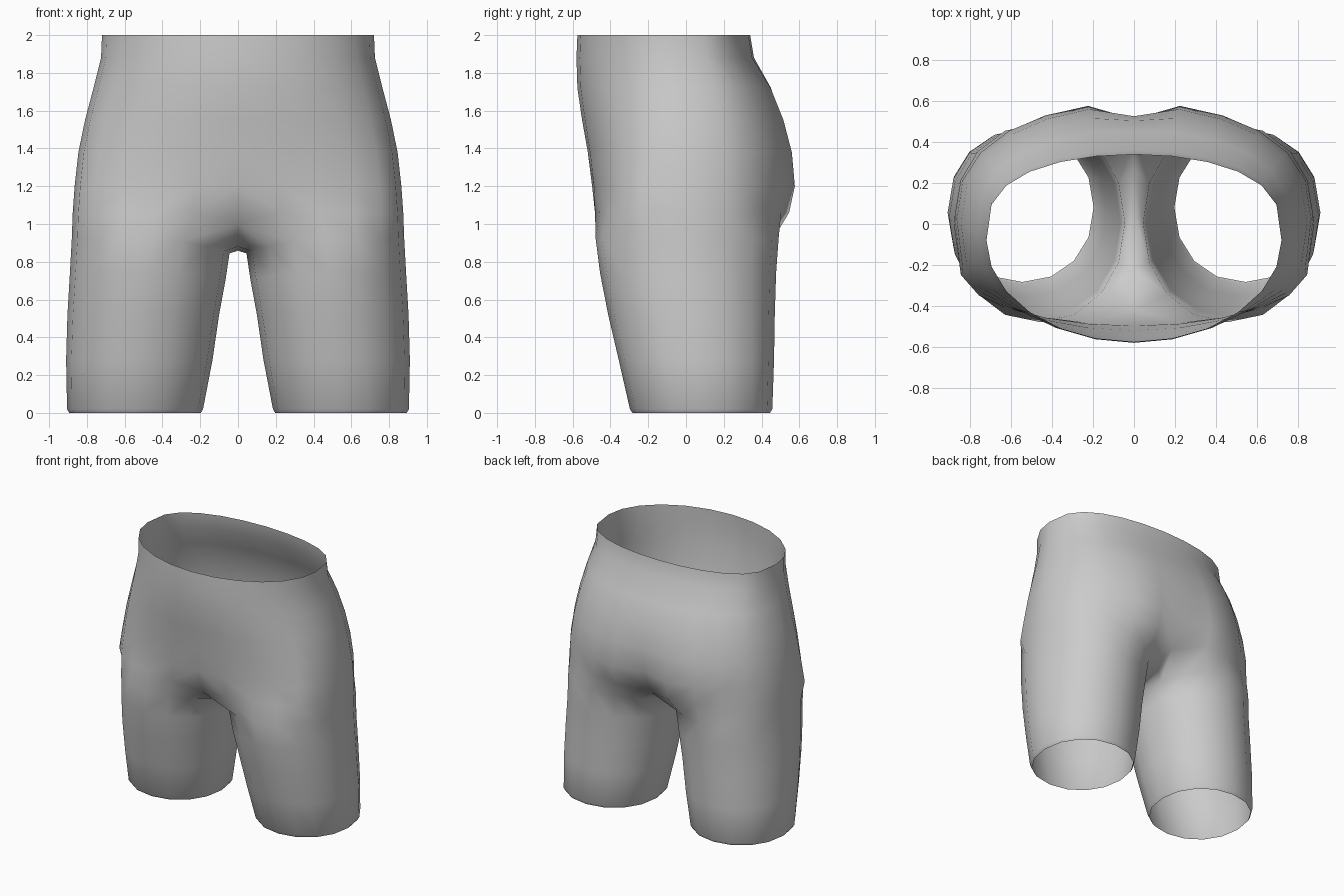
import bpy
import bmesh
from math import sin, cos, pi, copysign

cube = bpy.data.objects.get("Cube")
if cube:
    bpy.data.objects.remove(cube, do_unlink=True)

HALF = 12      # steps from front centre round the hip to back centre
CROTCH = 3     # extra points that close each leg loop between the thighs


def power(v, p):
    return copysign(abs(v) ** p, v)


def hip_ring(z, width, mid, front, back, cleft, front_p, back_p):
    """Half loop of the torso, front centre to back centre."""
    pts = []
    for i in range(HALF + 1):
        a = -pi / 2 + pi * i / HALF
        x = width * cos(a) if 0 < i < HALF else 0
        if a < 0:
            y = mid + power(sin(a), front_p) * (mid - front)
        else:
            y = mid + power(sin(a), back_p) * (back - mid)
        pts.append([x, y, z])
    pts[-1][1] -= cleft
    return pts


def leg_ring(z, inner, outer, front, back, dip):
    """Full loop of the leg, lined up with the hip points."""
    n = HALF + 1 + CROTCH
    pts = []
    for i in range(n):
        a = (i - HALF / 2) * 2 * pi / n
        x = (inner + outer) / 2 + (outer - inner) / 2 * power(cos(a), 0.95)
        y = (front + back) / 2 + (back - front) / 2 * power(sin(a), 0.95)
        pts.append((x, y, z - dip * max(0, -cos(a)) ** 2))
    return pts


# Torso: height, half width, side y, front y, back y, cleft depth,
# squareness of front and back
torso = [hip_ring(*r) for r in (
    (2.00, .72, -.08, -.575, .34, 0, 1, .65),
    (1.88, .725, -.07, -.58, .36, 0, 1, .65),
    (1.72, .765, -.04, -.575, .46, .01, .95, .7),
    (1.55, .81, -.02, -.55, .53, .025, .85, .75),
    (1.38, .845, 0, -.52, .576, .05, .7, .8),
    (1.20, .865, .02, -.497, .592, .08, .55, .8),
    (1.06, .875, .04, -.49, .56, 0, .45, .8),
)]

# The last torso ring drops into the crotch seam
torso[-1][0] = (0, -.42, 1.0)
torso[-1][-1] = (0, .42, 1.0)
seam = [(0, .27, .89), (0, .05, .858), (0, -.22, .88)]

# Leg: height, inner x, outer x, front y, back y, inner dip
leg = [leg_ring(*r) for r in (
    (.92, .045, .88, -.478, .49, .075),
    (.74, .065, .89, -.455, .477, .03),
    (.52, .1, .903, -.412, .47, 0),
    (.28, .135, .91, -.356, .466, 0),
    (.02, .185, .905, -.297, .457, 0),
    (0, .197, .893, -.283, .445, 0),
)]

bm = bmesh.new()


def add(points):
    return [bm.verts.new(p) for p in points]


def bridge(top, low, closed):
    n = len(low)
    for i in range(n if closed else n - 1):
        j = (i + 1) % n
        bm.faces.new((top[i], low[i], low[j], top[j]))


hips = [add(r) for r in torso]
for top, low in zip(hips, hips[1:]):
    bridge(top, low, False)
loops = [hips[-1] + add(seam)] + [add(r) for r in leg]
for top, low in zip(loops, loops[1:]):
    bridge(top, low, True)
for f in bm.faces:
    f.smooth = True

mesh = bpy.data.meshes.new("shorts")
bm.to_mesh(mesh)
bm.free()
shorts = bpy.data.objects.new("shorts", mesh)
bpy.context.collection.objects.link(shorts)

# The other half
mirror = shorts.modifiers.new("mirror", 'MIRROR')
mirror.use_axis[0] = True
mirror.use_clip = True
mirror.merge_threshold = 0.001

# Cloth colour
cloth = bpy.data.materials.new("grey cloth")
cloth.use_nodes = True
colour = (0.6, 0.6, 0.6, 1)
cloth.diffuse_color = colour
cloth.node_tree.nodes["Principled BSDF"].inputs["Base Color"].default_value = colour
mesh.materials.append(cloth)
